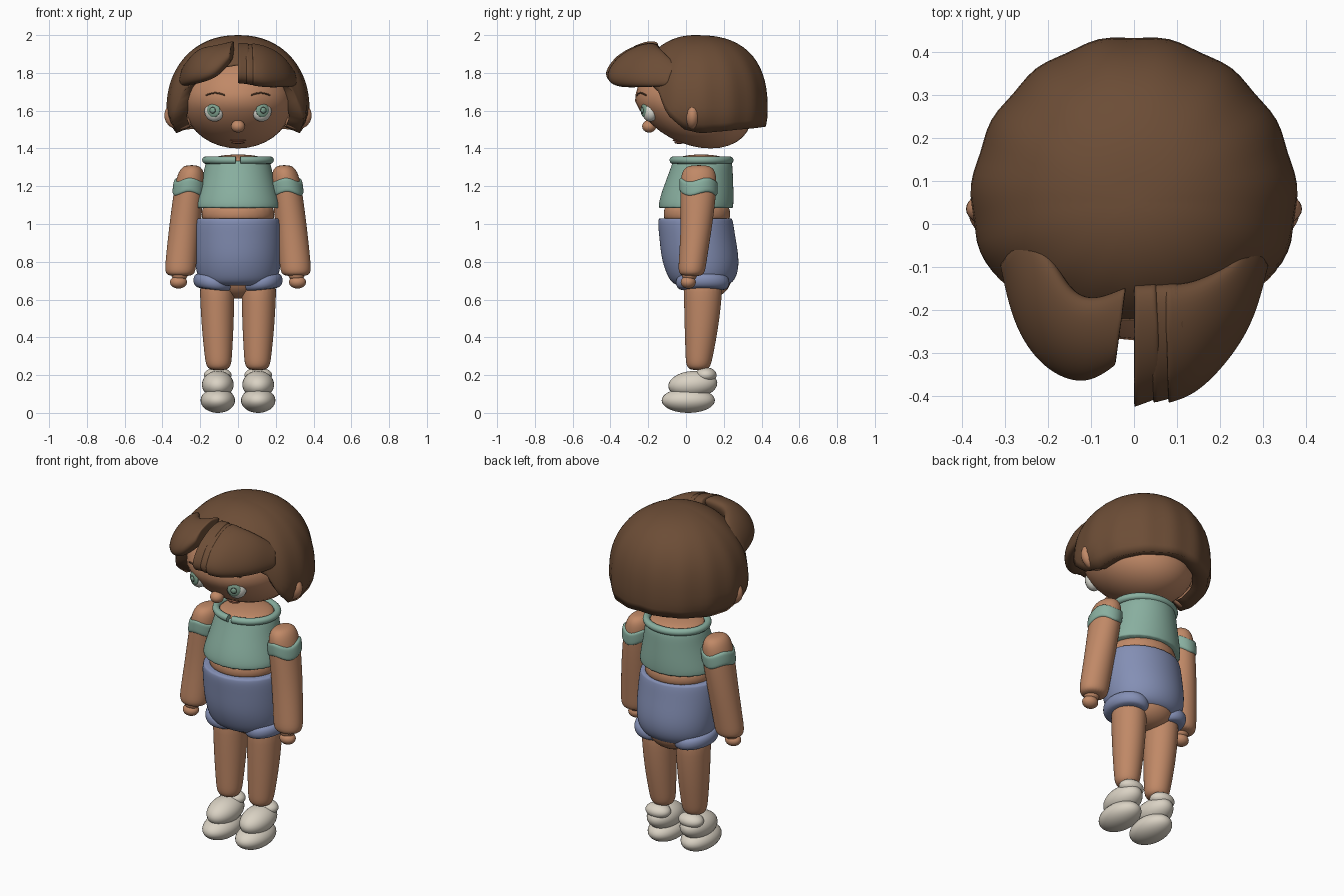
import bpy, bmesh, math
from mathutils import Vector, Matrix

cube = bpy.data.objects.get("Cube")
if cube:
    bpy.data.objects.remove(cube, do_unlink=True)


def material(name, r, g, b):
    m = bpy.data.materials.new(name)
    m.use_nodes = True
    m.diffuse_color = (r, g, b, 1)
    m.node_tree.nodes["Principled BSDF"].inputs["Base Color"].default_value = (r, g, b, 1)
    return m


SKIN = material("skin", .53, .25, .135)
HAIR = material("brown hair", .15, .074, .037)
TEAL = material("teal cloth", .25, .43, .35)
BLUE = material("blue denim", .23, .275, .46)
SHOE = material("cream shoe", .70, .645, .55)
WHITE = material("eye white", .75, .75, .68)
IRIS = material("green iris", .21, .36, .27)
DARK = material("dark pupil", .04, .055, .045)
LIP = material("lip", .37, .14, .08)


def finish(name, bm, mat, subsurf=0):
    bmesh.ops.recalc_face_normals(bm, faces=bm.faces)
    me = bpy.data.meshes.new(name)
    bm.to_mesh(me)
    bm.free()
    ob = bpy.data.objects.new(name, me)
    bpy.context.collection.objects.link(ob)
    me.materials.append(mat)
    for p in me.polygons:
        p.use_smooth = True
    if subsurf:
        mod = ob.modifiers.new("smooth", 'SUBSURF')
        mod.levels = mod.render_levels = subsurf
    return ob


def loft(name, mat, rings, subsurf=2, crease=0.0):
    """Skin closed rings of points, with a cap at each end."""
    bm = bmesh.new()
    rows = [[bm.verts.new(p) for p in r] for r in rings]
    n = len(rows[0])
    for a, b in zip(rows, rows[1:]):
        for i in range(n):
            j = (i + 1) % n
            bm.faces.new((a[i], a[j], b[j], b[i]))
    layer = bm.edges.layers.float.new("crease_edge")
    for row in (rows[0], rows[-1]):
        cap = bm.faces.new(row)
        for e in cap.edges:
            e[layer] = crease
    return finish(name, bm, mat, subsurf)


def ring(cx, cy, z, rx, ry, n=24, wave=0.0):
    pts = []
    for i in range(n):
        a = math.tau * i / n
        pts.append((cx + rx * math.cos(a), cy + ry * math.sin(a), z + wave * math.sin(3 * a)))
    return pts


def tube(name, mat, rows, wave=0.0, crease=0.0):
    return loft(name, mat, [ring(*r, wave=wave) for r in rows], crease=crease)


def ball(name, mat, c, r, rot_y=0.0, rot_z=0.0, rot_x=0.0):
    bm = bmesh.new()
    bmesh.ops.create_uvsphere(bm, u_segments=32, v_segments=18, radius=1)
    turn = Matrix.Rotation(rot_z, 4, 'Z') @ Matrix.Rotation(rot_y, 4, 'Y') @ Matrix.Rotation(rot_x, 4, 'X')
    bm.transform(Matrix.Translation(c) @ turn @ Matrix.Diagonal((*r, 1)))
    return finish(name, bm, mat)


def wire(name, mat, pts, radius):
    cu = bpy.data.curves.new(name, 'CURVE')
    cu.dimensions = '3D'
    cu.bevel_depth, cu.bevel_resolution, cu.use_fill_caps = radius, 4, True
    sp = cu.splines.new('POLY')
    sp.points.add(len(pts) - 1)
    for q, p in zip(sp.points, pts):
        q.co = (*p, 1)
    sp.use_smooth = True
    cu.materials.append(mat)
    ob = bpy.data.objects.new(name, cu)
    bpy.context.collection.objects.link(ob)


# Head: an ellipsoid whose lower half leans back
head = ball("head", SKIN, (0, .03, 1.65), (.29, .30, .25))
for v in head.data.vertices:
    v.co.y += .4 * max(0, 1.65 - v.co.z)

# Hair cap: dome with a hairline that depends on the direction
HAIRLINE = [(0, 1.84), (25, 1.82), (56, 1.70), (66, 1.58), (80, 1.50), (95, 1.48), (130, 1.50), (180, 1.52)]


def hairline(deg):
    for (a, za), (b, zb) in zip(HAIRLINE, HAIRLINE[1:]):
        if deg <= b:
            return za + (zb - za) * (deg - a) / (b - a)
    return HAIRLINE[-1][1]


def hair_point(a, z):
    back = max(0, -math.cos(a))
    power = 2.15 + .35 * back
    ry = .385 if math.cos(a) < 0 else .33
    rad = 1 / math.hypot(math.sin(a) / .378, math.cos(a) / ry)
    if z > 1.6:
        rad *= max(0, 1 - ((z - 1.6) / .4) ** power) ** (1 / power)
    else:
        rad *= 1 - (.15 - .1 * back) * ((1.6 - z) / .12) ** 2
    rad *= 1 + .008 * math.cos(15 * a) * min(1, (2 - z) * 4)
    return Vector((rad * math.sin(a), .05 - rad * math.cos(a), z))


bm = bmesh.new()
N, M = 90, 18
top = bm.verts.new((0, .05, 2))
cols = []
for i in range(N):
    a = math.tau * i / N
    low = hairline(min(360 * i / N, 360 - 360 * i / N))
    pts = [hair_point(a, low + (2 - low) * math.cos(math.pi / 2 * k / M)) for k in range(1, M + 1)]
    rim = pts[-1]
    pts.append(Vector((rim.x * .78, .05 + (rim.y - .05) * .78, rim.z + .03)))
    cols.append([bm.verts.new(p) for p in pts])
for i in range(N):
    a, b = cols[i], cols[(i + 1) % N]
    bm.faces.new((top, a[0], b[0]))
    for k in range(M):
        bm.faces.new((a[k], a[k + 1], b[k + 1], b[k]))
finish("hair_cap", bm, HAIR)

# Fringe: lens-shaped locks swept from root to tip
LENS = [(0, 1), (.45, .93), (.8, .58), (1, .05), (.85, -.3), (.3, -.1)]


def lock(name, spans):
    rings = []
    for root, tip in spans:
        r, t = Vector(root), Vector(tip)
        rings.append([(*r.lerp(t, s).xy, t.z + (r.z - t.z) * f) for s, f in LENS])
    loft(name, HAIR, rings, 3, .9)


lock("fringe_strand_inner", [((0, -.1, 1.97), (0, -.445, 1.785)), ((.05, -.1, 1.97), (.065, -.42, 1.78))])
lock("fringe_strand_middle", [((.03, -.1, 1.965), (.045, -.435, 1.78)), ((.1, -.1, 1.965), (.135, -.41, 1.77))])
lock("fringe_left", [((.07, -.1, 1.97), (.08, -.435, 1.775)), ((.13, -.1, 1.96), (.145, -.415, 1.765)),
                     ((.19, -.08, 1.93), (.225, -.33, 1.76)), ((.23, -.06, 1.89), (.285, -.23, 1.755)),
                     ((.26, -.02, 1.84), (.315, -.1, 1.75))])
lock("fringe_right", [((-.015, -.12, 1.975), (-.045, -.34, 1.88)), ((-.09, -.15, 1.96), (-.11, -.39, 1.81)),
                      ((-.14, -.13, 1.95), (-.205, -.36, 1.785)), ((-.18, -.04, 1.94), (-.285, -.26, 1.77)),
                      ((-.24, 0, 1.87), (-.315, -.1, 1.755))])

# Nose and mouth
ball("nose", SKIN, (0, -.195, 1.517), (.037, .037, .033))
ball("upper_lip", LIP, (0, -.045, 1.443), (.042, .026, .007))
ball("lower_lip", LIP, (0, -.036, 1.431), (.034, .026, .007))

# Body core and clothes
ball("neck", SKIN, (0, .08, 1.335), (.15, .14, .033))
tube("shirt", TEAL, [(0, .085, 1.335, .165, .155), (0, .085, 1.31, .177, .163), (0, .075, 1.25, .188, .175),
                     (0, .06, 1.16, .212, .194), (0, .053, 1.105, .227, .2), (0, .053, 1.085, .224, .197)], crease=.6)
arc = [math.radians(-86 + 352 * i / 60) for i in range(61)]
wire("collar", TEAL, [(.17 * math.cos(a), .082 + .15 * math.sin(a), 1.338) for a in arc], .02)
tube("waist", SKIN, [(0, .058, 1.0, .195, .178), (0, .058, 1.05, .195, .178), (0, .058, 1.12, .19, .175)])
tube("shorts", BLUE, [(0, .05, 1.03, .222, .194), (0, .05, 1.01, .23, .202), (0, .06, .93, .233, .203),
                      (0, .075, .82, .232, .208), (0, .085, .74, .222, .192), (0, .085, .69, .2, .165),
                      (0, .085, .675, .16, .13)], crease=.5)
ball("pelvis", SKIN, (0, .115, .715), (.15, .125, .11))

# Paired parts
for side, s in (("left", 1), ("right", -1)):
    ball(side + "_ear", SKIN, (s * .31, .035, 1.575), (.08, .045, .075))

    # Eye with layered discs, turned outward
    c, n, turn = Vector((s * .125, -.19, 1.597)), Vector((s * .38, -.92, 0)), s * .4
    ball(side + "_eye_white", WHITE, c, (.054, .04, .055), 0, turn)
    aim = Vector((s * -.008, 0, .005))
    ball(side + "_iris", IRIS, c + n * .034 + aim, (.037, .012, .037), 0, turn)
    ball(side + "_pupil_ring", DARK, c + n * .041 + aim, (.021, .008, .021), 0, turn)
    ball(side + "_pupil_core", IRIS, c + n * .046 + aim, (.014, .006, .014), 0, turn)

    # Brow following the forehead
    brow = []
    for i in range(9):
        x = .07 + .1 * i / 8
        brow.append((s * x, .027 - .296 * math.sqrt(1 - (x / .286) ** 2), 1.682 + .012 * math.sin(math.pi * i / 8)))
    wire(side + "_brow", HAIR, brow, .004)

    # Arm, sleeve band and hand
    tube(side + "_arm", SKIN, [(s * .245, .068, 1.312, .03, .045), (s * .246, .068, 1.295, .058, .08),
                               (s * .25, .067, 1.25, .076, .097), (s * .262, .065, 1.15, .082, .095),
                               (s * .283, .055, .98, .083, .083), (s * .302, .035, .8, .083, .074),
                               (s * .306, .03, .745, .082, .072), (s * .306, .03, .722, .06, .052)])
    tube(side + "_sleeve", TEAL, [(s * .253, .067, 1.24, .08, .1), (s * .255, .067, 1.225, .087, .103),
                                  (s * .26, .066, 1.17, .089, .102), (s * .262, .066, 1.152, .084, .098)], wave=.012)
    ball(side + "_wrist", SKIN, (s * .31, .018, .728), (.042, .04, .03))
    ball(side + "_hand", SKIN, (s * .315, .012, .692), (.045, .04, .034))

    # Leg and rolled shorts cuff
    tube(side + "_leg", SKIN, [(s * .112, .09, .72, .092, .102), (s * .11, .09, .62, .092, .102),
                               (s * .108, .082, .45, .085, .09), (s * .104, .07, .3, .073, .073),
                               (s * .103, .066, .25, .067, .066), (s * .103, .066, .225, .045, .045)])
    cuff = [(.69 + .042 * math.sin(t), math.cos(t)) for t in (-1.3, -.8, -.3, .3, .8, 1.3)]
    ob = tube(side + "_cuff", BLUE, [(s * .128, .088, z, .075 + .036 * k, .105 + .04 * k) for z, k in cuff])
    for v in ob.data.vertices:
        v.co.z += .12 * (abs(v.co.x) - .128)

    # Shoe
    ball(side + "_shoe_sole", SHOE, (s * .107, .012, .066), (.091, .141, .066))
    ball(side + "_shoe_upper", SHOE, (s * .107, .036, .15), (.084, .13, .072), rot_x=.08)
    ball(side + "_shoe_ankle", SHOE, (s * .107, .105, .2), (.073, .057, .041))
